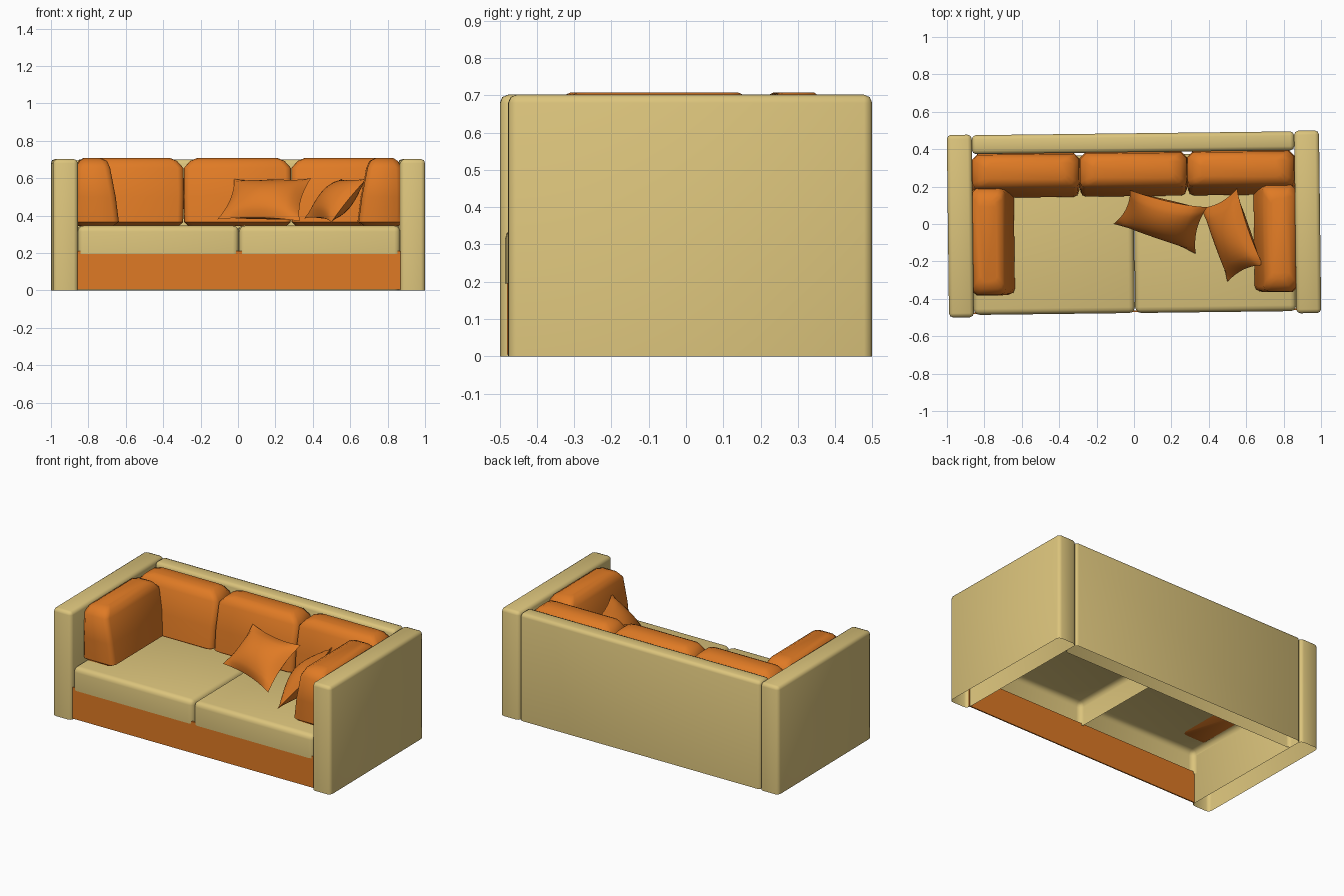
import bpy, bmesh, math
from mathutils import Vector, Matrix

if "Cube" in bpy.data.objects:
    bpy.data.objects.remove(bpy.data.objects["Cube"])

TURN = Matrix.Rotation(0.012, 4, 'Z')   # the whole sofa stands slightly turned


def material(name, rgb):
    m = bpy.data.materials.new(name)
    m.diffuse_color = (*rgb, 1)
    m.use_nodes = True
    m.node_tree.nodes["Principled BSDF"].inputs["Base Color"].default_value = m.diffuse_color
    return m


TAN = material("tan fabric", (0.71, 0.55, 0.20))
ORANGE = material("orange fabric", (0.74, 0.195, 0.018))


def finish(name, bm, mat, matrix=None, angle=50):
    if matrix is not None:
        bm.transform(matrix)
    me = bpy.data.meshes.new(name)
    bm.to_mesh(me)
    bm.free()
    ob = bpy.data.objects.new(name, me)
    bpy.context.collection.objects.link(ob)
    me.materials.append(mat)
    bpy.ops.object.select_all(action='DESELECT')
    ob.select_set(True)
    bpy.context.view_layer.objects.active = ob
    bpy.ops.object.shade_smooth_by_angle(angle=math.radians(angle))
    return ob


def block(name, lo, hi, mat, bevel=0.0, segments=2, open_bottom=True):
    """Rounded box, with the underside left open"""
    lo, hi = Vector(lo), Vector(hi)
    bm = bmesh.new()
    bmesh.ops.create_cube(bm, size=1)
    for v in bm.verts:
        v.co = Vector((lo[i] + (v.co[i] + 0.5) * (hi[i] - lo[i]) for i in range(3)))
    bm.normal_update()
    if open_bottom:
        bottom = [f for f in bm.faces if f.normal.z < -0.9]
        bmesh.ops.delete(bm, geom=bottom, context='FACES_ONLY')
    if bevel:
        edges = [e for e in bm.edges if not e.is_boundary]
        bmesh.ops.bevel(bm, geom=edges, offset=bevel, segments=segments,
                        profile=0.5, affect='EDGES', clamp_overlap=True)
    return finish(name, bm, mat, TURN)


# Cushion levels: height, half width, back, front (local y runs backwards)
LEVELS = [(0.345, 0.262, 0.02, 0.205), (0.365, 0.284, 0.0, 0.235),
          (0.50, 0.2875, 0.0, 0.218), (0.655, 0.285, 0.005, 0.188),
          (0.692, 0.252, 0.025, 0.172), (0.708, 0.215, 0.05, 0.14)]


def cushion(name, matrix):
    """Puffy wedge cushion from stacked chamfered rectangles"""
    bm = bmesh.new()
    rings = []
    for z, w, back, front in LEVELS:
        c = 0.03
        pts = [(-w, -front + c), (-w + c * 0.3, -front + c * 0.3), (-w + c, -front),
               (w - c, -front), (w - c * 0.3, -front + c * 0.3), (w, -front + c),
               (w, -back - c), (w - c, -back), (-w + c, -back), (-w, -back - c)]
        rings.append([bm.verts.new((x, y, z)) for x, y in pts])
    n = len(rings[0])
    for a, b in zip(rings, rings[1:]):
        for i in range(n):
            j = (i + 1) % n
            bm.faces.new((a[i], a[j], b[j], b[i]))
    bm.faces.new(rings[0][::-1])
    bm.faces.new(rings[-1])
    return finish(name, bm, ORANGE, TURN @ matrix, 45)


def pillow(name, bl, br, tr, tl, puff=0.075, n=12):
    """Throw pillow spanned between four pointed corners"""
    bl, br, tr, tl = map(Vector, (bl, br, tr, tl))
    normal = ((br - bl) + (tr - tl)).cross((tl - bl) + (tr - br)).normalized()
    bm = bmesh.new()

    def point(i, j, side):
        s, t = 2 * i / n - 1, 2 * j / n - 1
        thick = puff * ((1 - s * s) * (1 - t * t)) ** 0.65
        u = 0.5 + 0.5 * s * (1 - 0.11 * (1 - t * t))
        v = 0.5 + 0.5 * t * (1 - 0.13 * (1 - s * s))
        p = bl.lerp(br, u).lerp(tl.lerp(tr, u), v)
        return bm.verts.new(p + normal * thick * side)

    for side in (1, -1):
        g = [[point(i, j, side) for j in range(n + 1)] for i in range(n + 1)]
        for i in range(n):
            for j in range(n):
                q = (g[i][j], g[i + 1][j], g[i + 1][j + 1], g[i][j + 1])
                bm.faces.new(q if side > 0 else q[::-1])
    bmesh.ops.remove_doubles(bm, verts=bm.verts, dist=1e-5)
    return finish(name, bm, ORANGE, None, 60)


# Arms and backrest
block("left_arm", (-0.995, -0.488, 0), (-0.862, 0.488, 0.702), TAN, 0.022)
block("right_arm", (0.862, -0.488, 0), (0.995, 0.488, 0.702), TAN, 0.022)
block("backrest", (-0.862, 0.384, 0), (0.862, 0.485, 0.70), TAN, 0.022)

# Front base panel
block("front_panel", (-0.868, -0.470, 0.005), (0.868, -0.462, 0.21), ORANGE, open_bottom=False)

# Seat cushions
block("left_seat", (-0.862, -0.476, 0.195), (-0.001, 0.37, 0.346), TAN, 0.032, 3)
block("right_seat", (0.001, -0.476, 0.195), (0.862, 0.37, 0.346), TAN, 0.032, 3)

# Back cushions
for k, label in ((-1, "left"), (0, "middle"), (1, "right")):
    cushion(label + "_back_cushion", Matrix.Translation((k * 0.575, 0.384, 0)))

# Side cushions leaning on the arms
for s, label in ((-1, "left"), (1, "right")):
    cushion(label + "_side_cushion",
            Matrix.Translation((s * 0.876, -0.085, 0))
            @ Matrix.Rotation(-s * math.pi / 2, 4, 'Z'))

# Throw pillows
pillow("middle_pillow", (-0.11, 0.0, 0.38), (0.33, -0.16, 0.37),
       (0.39, 0.09, 0.60), (-0.02, 0.18, 0.595))
pillow("right_pillow", (0.355, 0.085, 0.385), (0.50, -0.31, 0.365),
       (0.69, -0.22, 0.60), (0.55, 0.19, 0.595))
